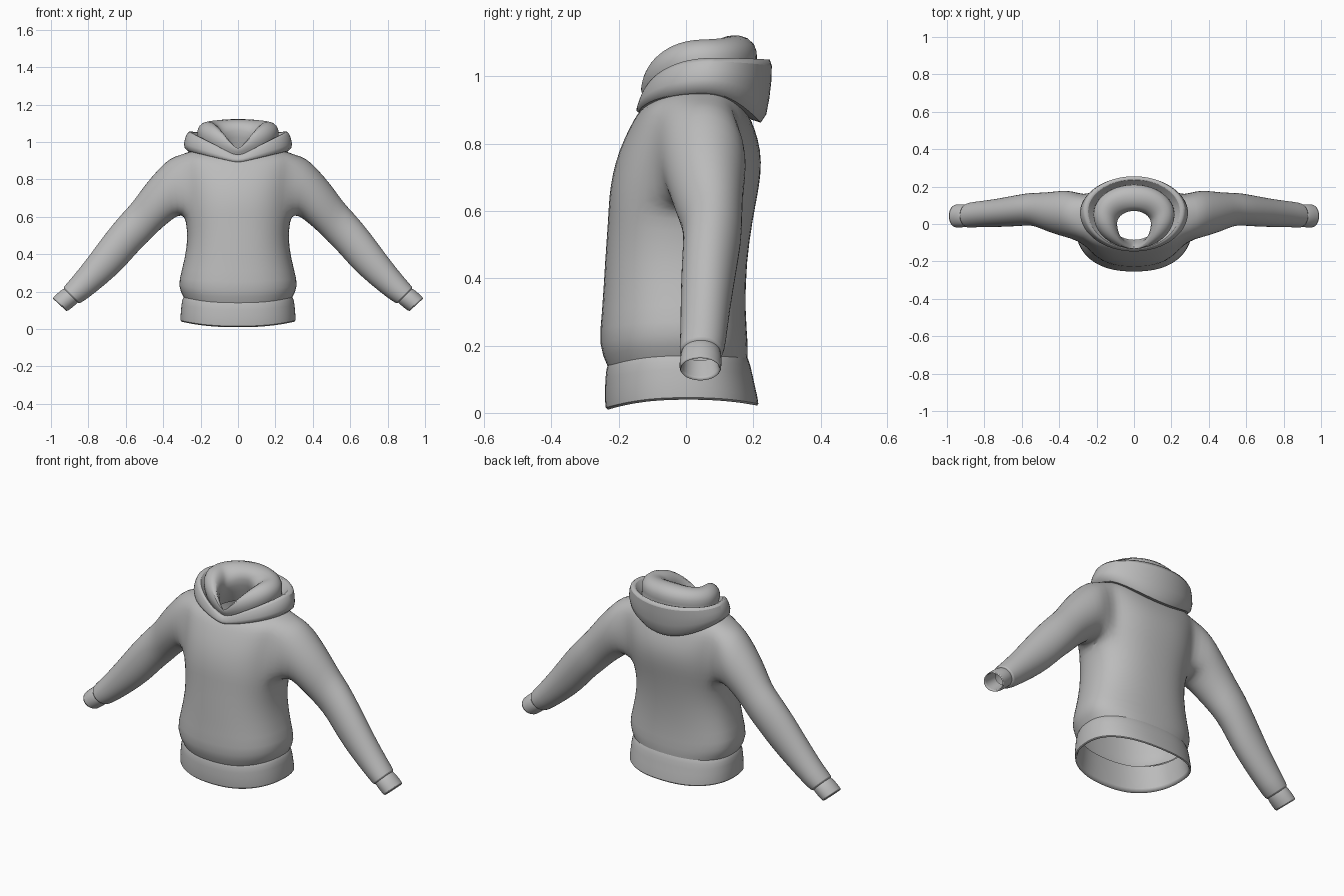
import bpy, bmesh
from math import sin, cos, pi
from mathutils import Vector

cube = bpy.data.objects.get("Cube")
if cube:
    bpy.data.objects.remove(cube)

fabric = bpy.data.materials.new("grey_fabric")
fabric.use_nodes = True
GREY = (0.5, 0.5, 0.5, 1)
fabric.diffuse_color = GREY
fabric.node_tree.nodes["Principled BSDF"].inputs["Base Color"].default_value = GREY
SEG = 32


def oval(rx, yf, ys, yb, zf, zs, zb, power=0.85, vee=False):
    """Horizontal loop through a front, a side and a back point."""
    pts = []
    for i in range(SEG):
        t = 2 * pi * i / SEG
        s, c = sin(t), cos(t)
        front = c > 0
        ye, ze = (yf, zf) if front else (yb, zb)
        blend = abs(s) if vee and front else s * s
        x = rx * abs(s) ** power * (1 if s > 0 else -1)
        pts.append(Vector((x, ys + (ye - ys) * abs(c) ** power, ze + (zs - ze) * blend)))
    return pts


def cuff_ring(side, top, bottom, y0, y1, n=20):
    """Sleeve loop from its upper and lower outline points and its depth."""
    a = Vector((top[0], y1 / 2 + y0 / 2, top[1]))
    b = Vector((bottom[0], a.y, bottom[1]))
    mid, up, out = (a + b) / 2, (a - b) / 2, Vector((0, (y1 - y0) / 2, 0))
    pts = [mid + up * cos(2 * pi * i / n) + out * sin(2 * pi * i / n) for i in range(n)]
    return [Vector((p.x * side, p.y, p.z)) for p in pts]


def loft(bm, loops):
    rows = [[bm.verts.new(p) for p in loop] for loop in loops]
    faces = []
    for a, b in zip(rows, rows[1:]):
        n = len(a)
        faces.append([bm.faces.new((a[i], a[(i + 1) % n], b[(i + 1) % n], b[i])) for i in range(n)])
    return rows, faces


def finish(bm, name, angle=0.9):
    bmesh.ops.recalc_face_normals(bm, faces=bm.faces[:])
    mesh = bpy.data.meshes.new(name)
    bm.to_mesh(mesh)
    bm.free()
    mesh.materials.append(fabric)
    obj = bpy.data.objects.new(name, mesh)
    bpy.context.collection.objects.link(obj)
    sub = obj.modifiers.new("soften", "SUBSURF")
    sub.levels = sub.render_levels = 1
    bpy.ops.object.select_all(action="DESELECT")
    obj.select_set(True)
    bpy.context.view_layer.objects.active = obj
    bpy.ops.object.shade_smooth_by_angle(angle=angle)
    return obj


# Body with armholes
body_loops = [
    (.29, -.235, 0, .183, .14, .165, .155),
    (.325, -.262, 0, .186, .20, .23, .20),
    (.302, -.25, 0, .176, .30, .31, .30),
    (.27, -.242, 0, .18, .45, .45, .45),
    (.275, -.232, 0, .20, .58, .55, .58),
    (.285, -.23, .01, .212, .64, .61, .64),
    (.295, -.22, .03, .224, .71, .70, .71),
    (.30, -.20, .04, .224, .78, .79, .78),
    (.31, -.17, .05, .205, .845, .87, .845),
    (.31, -.145, .05, .185, .89, .93, .89),
    (.25, -.125, .05, .165, .91, .953, .93),
    (.19, -.11, .05, .15, .92, .965, .95),
]
bm = bmesh.new()
rows, faces = loft(bm, [oval(*l) for l in body_loops])
hole = [f for row in faces[5:9] for f in row if abs(f.calc_center_median().x) > .15
        and row.index(f) % (SEG // 2) in range(5, 11)]
bmesh.ops.delete(bm, geom=hole, context="FACES")
openings = [e for e in bm.edges if e.is_boundary
            and e.verts[0] not in rows[0] and e.verts[0] not in rows[-1]]

# Sleeves joined to the armholes
sleeve_loops = [
    ((.365, .92), (.32, .61), -.078, .185),
    ((.42, .865), (.37, .57), -.065, .18),
    ((.50, .77), (.43, .52), -.04, .17),
    ((.565, .675), (.48, .465), -.012, .168),
    ((.61, .63), (.54, .41), -.008, .166),
    ((.70, .525), (.61, .325), -.015, .15),
    ((.80, .385), (.70, .245), -.017, .132),
    ((.90, .26), (.80, .165), -.018, .12),
    ((.938, .222), (.85, .132), -.022, .112),
    ((.928, .212), (.858, .142), -.01, .10),
]
for side in (1, -1):
    sleeve, _ = loft(bm, [cuff_ring(side, *l) for l in sleeve_loops])
    start = set(sleeve[0])
    rim = [e for v in sleeve[0] for e in v.link_edges if e.other_vert(v) in start]
    arm = [e for e in openings if e.verts[0].co.x * side > 0]
    bmesh.ops.bridge_loops(bm, edges=list(set(rim)) + arm)
    near = [v for v in bm.verts if .24 < v.co.x * side < .42 and .58 < v.co.z < .94]
    bmesh.ops.smooth_vert(bm, verts=near, factor=.3, use_axis_x=True, use_axis_y=True, use_axis_z=True)
finish(bm, "body_and_sleeves", 1.2)

# Cuffs
cuff_loops = [
    ((.92, .22), (.85, .15), -.01, .10),
    ((.94, .215), (.86, .135), -.018, .107),
    ((.998, .162), (.918, .088), -.022, .107),
    ((.988, .160), (.922, .100), -.012, .097),
    ((.92, .215), (.86, .155), -.008, .092),
]
for side, name in ((1, "left_cuff"), (-1, "right_cuff")):
    bm = bmesh.new()
    loft(bm, [cuff_ring(side, *l) for l in cuff_loops])
    finish(bm, name)

# Waistband
waist_loops = [
    (.285, -.225, 0, .18, .16, .18, .17),
    (.302, -.24, 0, .192, .135, .16, .148),
    (.306, -.242, 0, .205, .07, .10, .08),
    (.313, -.243, 0, .222, .004, .035, .016),
    (.295, -.225, 0, .205, .005, .036, .018),
    (.28, -.22, 0, .18, .16, .17, .165),
]
bm = bmesh.new()
loft(bm, [oval(*l) for l in waist_loops])
finish(bm, "waistband")

# Hood: folded outer band, then the thick roll, then the neck lining
hood_loops = [
    (.21, -.11, .05, .16, .89, .94, .90),
    (.28, -.148, .06, .232, .885, .948, .835),
    (.297, -.15, .06, .25, .90, .985, .93),
    (.275, -.14, .07, .262, .915, 1.055, 1.05),
    (.25, -.133, .07, .24, .922, 1.062, 1.058),
    (.205, -.12, .06, .20, .925, .99, 1.0),
    (.222, -.13, .05, .215, .935, 1.04, 1.05),
    (.215, -.135, .05, .21, .95, 1.09, 1.10),
    (.16, -.135, .05, .16, .96, 1.12, 1.13),
    (.105, -.128, .02, .09, .955, 1.09, 1.115),
    (.085, -.112, 0, .06, .94, 1.03, 1.07),
    (.10, -.10, 0, .09, .92, .97, .98),
    (.13, -.085, .02, .11, .88, .90, .92),
]
bm = bmesh.new()
loft(bm, [oval(*l, power=1, vee=True) for l in hood_loops])
finish(bm, "hood", 1.0)
